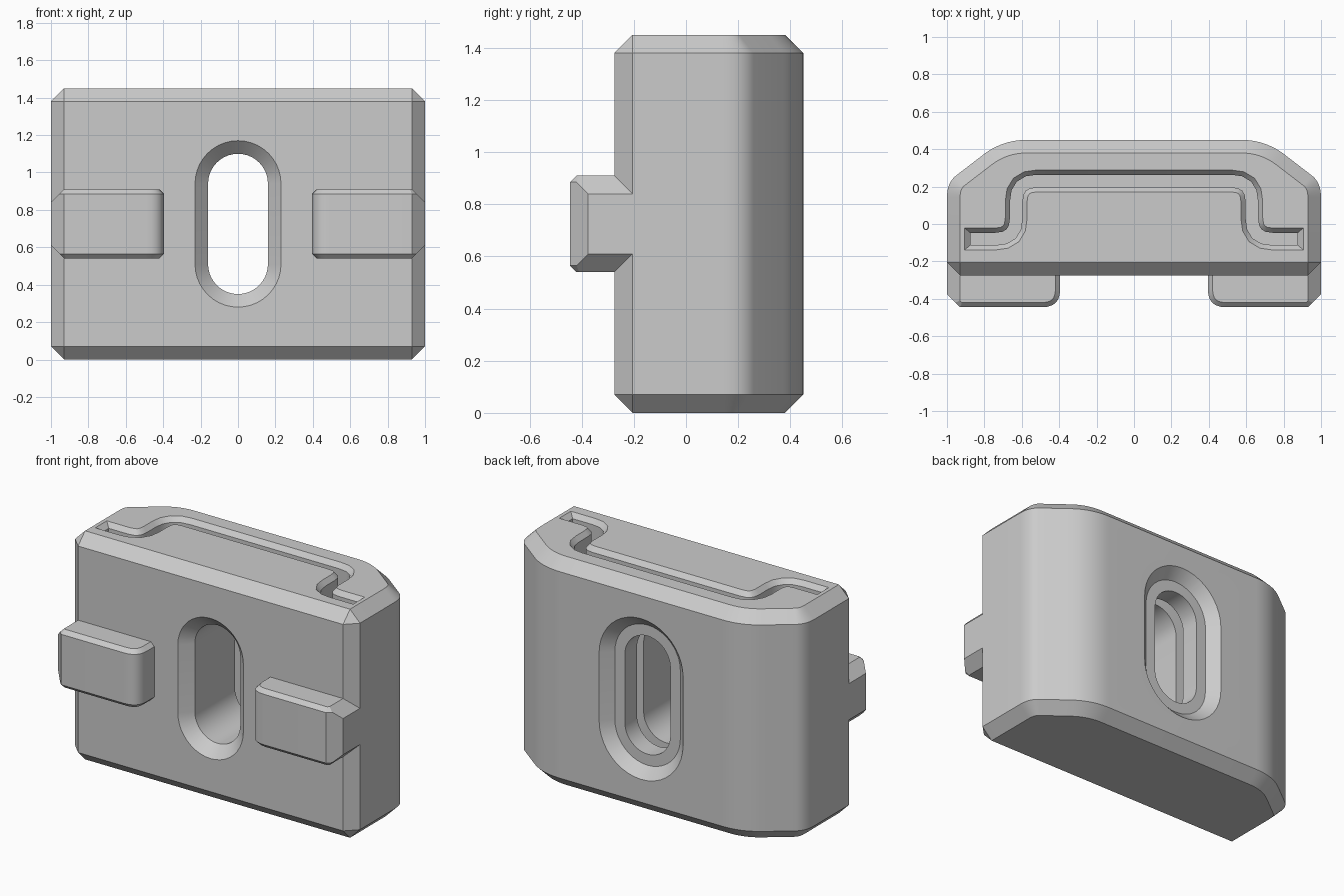
import bpy
import bmesh
from math import cos, sin, pi, radians
from mathutils import Vector

cube = bpy.data.objects.get("Cube")
if cube:
    bpy.data.objects.remove(cube, do_unlink=True)

grey = bpy.data.materials.new("matte_grey")
grey.use_nodes = True
grey.diffuse_color = (0.6, 0.6, 0.6, 1)
grey.node_tree.nodes["Principled BSDF"].inputs["Base Color"].default_value = grey.diffuse_color


def loft(name, rings):
    """Closed solid through rings of equal point count."""
    bm = bmesh.new()
    loops = [[bm.verts.new(p) for p in ring] for ring in rings]
    n = len(loops[0])
    for a, b in zip(loops, loops[1:]):
        for i in range(n):
            j = (i + 1) % n
            bm.faces.new((a[i], a[j], b[j], b[i]))
    bm.faces.new(loops[0])
    bm.faces.new(loops[-1])
    bmesh.ops.remove_doubles(bm, verts=bm.verts, dist=1e-5)
    bmesh.ops.recalc_face_normals(bm, faces=bm.faces)
    mesh = bpy.data.meshes.new(name)
    bm.to_mesh(mesh)
    bm.free()
    mesh.materials.append(grey)
    obj = bpy.data.objects.new(name, mesh)
    bpy.context.collection.objects.link(obj)
    return obj


def combine(obj, tool, operation):
    """Apply a boolean and remove the tool."""
    mod = obj.modifiers.new("cut", "BOOLEAN")
    mod.operation, mod.solver, mod.object = operation, "EXACT", tool
    bpy.context.view_layer.objects.active = obj
    bpy.ops.object.modifier_apply(modifier=mod.name)
    bpy.data.objects.remove(tool, do_unlink=True)


def smooth(obj):
    bpy.ops.object.select_all(action="DESELECT")
    obj.select_set(True)
    bpy.context.view_layer.objects.active = obj
    bpy.ops.object.shade_smooth_by_angle(angle=radians(30))


def offset(path, d):
    """Move an open 2D path sideways (to its left) with mitred corners."""
    pts = [Vector(p) for p in path]
    dirs = [(b - a).normalized() for a, b in zip(pts, pts[1:])]
    out = []
    for p, t1, t2 in zip(pts, dirs[:1] + dirs, dirs + dirs[-1:]):
        n1, n2 = Vector((-t1.y, t1.x)), Vector((-t2.y, t2.x))
        out.append(tuple(p + (n1 + n2) * (d / (1 + n1.dot(n2)))))
    return out


def curve(a, b, c, steps=10):
    """Quadratic bend from a to c with handle b."""
    a, b, c = Vector(a), Vector(b), Vector(c)
    ts = [i / steps for i in range(steps + 1)]
    return [tuple(a * (1 - t) ** 2 + b * 2 * t * (1 - t) + c * t * t) for t in ts]


def mirrored(half):
    return half + [(-x, y) for x, y in reversed(half)]


def at_z(path, z):
    return [(x, y, z) for x, y in path]


# Body: rounded-back plan with chamfered top, bottom and front corners
CH, TOP = 0.07, 1.45
side = (curve((1, 0.14), (1, 0.222), (0.95, 0.26))
        + curve((0.8, 0.375), (0.7, 0.45), (0.57, 0.45)))
plan = mirrored([(0.93, -0.275), (1, -0.205)] + side)
inner_side = offset([(1, -0.205)] + side + [(0, 0.45)], CH)[1:-1]
inset = mirrored([(0.93, -0.205)] * 2 + inner_side)
body = loft("body", [at_z(inset, 0), at_z(plan, CH),
                     at_z(plan, TOP - CH), at_z(inset, TOP)])

# Channel: bent ribbon with a flared lip, sunk from the top
half_path = (curve((0.52, 0.23), (0.63, 0.23), (0.63, 0.12), 4)
             + curve((0.63, 0.03), (0.63, -0.08), (0.74, -0.08), 4))


def ribbon(width, end):
    half = half_path + [(end, -0.08)]
    path = [(-x, y) for x, y in reversed(half)] + half
    return offset(path, width) + offset(path, -width)[::-1]


channel = loft("channel_cutter", [at_z(ribbon(w, e), z) for w, e, z in (
    (0.033, 0.875, 0.12), (0.033, 0.875, 1.42), (0.058, 0.905, 1.45), (0.064, 0.912, 1.457))])
combine(body, channel, "DIFFERENCE")


# Through slot: flared at the front, countersunk at the back
def oval(r, y, steps=20):
    ring = []
    for start, z in ((0, 0.94), (pi, 0.51)):
        for i in range(steps + 1):
            a = start + pi * i / steps
            ring.append((r * cos(a), y, z + r * sin(a)))
    return ring


slot = loft("slot_cutter", [oval(r, y) for r, y in (
    (0.24, -0.285), (0.16, -0.205), (0.16, 0.385), (0.23, 0.385), (0.305, 0.46))])
combine(body, slot, "DIFFERENCE")
smooth(body)

# Feet: lofted blocks with eased rims and a chamfered outer end
foot_plan = ([(0.395, -0.205)] + curve((0.395, -0.35), (0.395, -0.445), (0.49, -0.445), 6)
             + [(0.93, -0.445), (1, -0.375), (1, -0.205)])
foot_rim = offset(foot_plan, 0.025)
MID = 0.725
end_half = [(0.3, 0.25), (0.865, 0.25), (1, 0.115)]
end_outline = ([(x, MID + h) for x, h in end_half]
               + [(x, MID - h) for x, h in reversed(end_half)])

for name, s in (("left_foot", 1), ("right_foot", -1)):
    foot = loft(name, [[(s * x, y, z) for x, y in outline] for outline, z in (
        (foot_rim, 0.54), (foot_plan, 0.565), (foot_plan, 0.885), (foot_rim, 0.91))])
    combine(foot, loft("end_tool", [[(s * x, y, z) for x, z in end_outline]
                                    for y in (-0.6, 0)]), "INTERSECT")
    smooth(foot)
